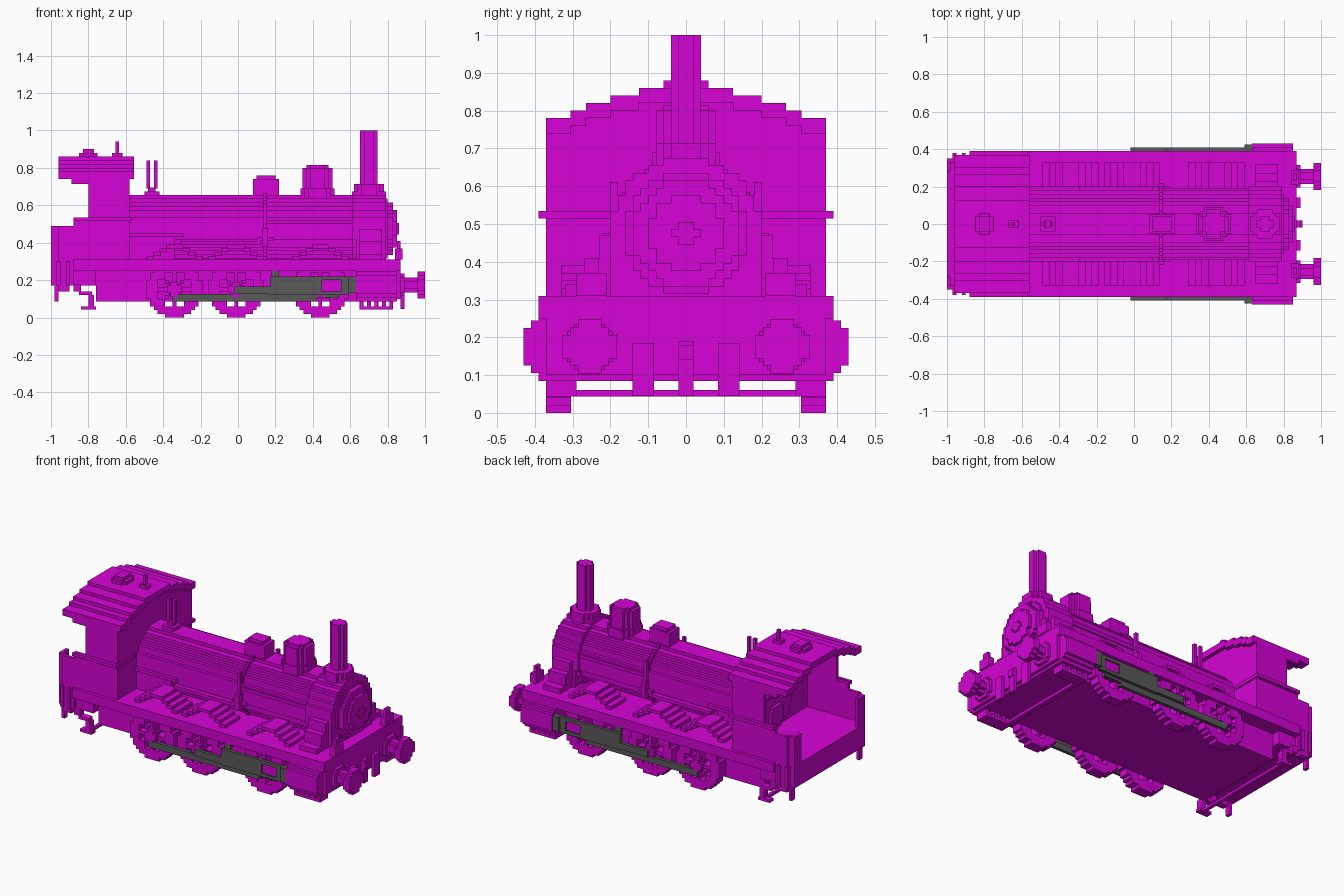
import bpy, bmesh
from mathutils import Matrix, Vector

# Shared levels and stations
B = .02                  # edge of one small block
GROUND_GAP = .085        # underside of the chassis
VALANCE, DECK = .25, .31
WALL, SIDE, EDGE = .35, .37, .39
TAIL, REAR, DOORWAY, CAB = -.96, -.88, -.8, -.58
CYLINDER, BEAM, NOSE = .63, .85, .87
AXIS = .475              # height of the boiler centre line
BOILER_TOP = .655
EAVES = .78

cube = bpy.data.objects.get("Cube")
if cube:
    bpy.data.objects.remove(cube, do_unlink=True)


def material(name, colour):
    m = bpy.data.materials.new(name)
    m.use_nodes = True
    m.diffuse_color = colour
    m.node_tree.nodes["Principled BSDF"].inputs["Base Color"].default_value = colour
    return m


PURPLE = material("bright purple", (.68, .001, .68, 1))
GREY = material("dark grey", (.1, .1, .1, 1))


def block(x, y, z):
    """A block between two limits on each axis."""
    return tuple(zip(x, y, z))


def across(x, half, z):
    """A block centred on the long axis."""
    return block(x, (-half, half), z)


def above(base, height):
    return (base, base + height)


def around(centre, half):
    return (centre - half, centre + half)


def part(name, boxes, mirror=False, mat=PURPLE):
    """One object from several blocks, optionally mirrored across y."""
    bm = bmesh.new()
    for low, high in boxes:
        low, high = Vector(low), Vector(high)
        place = Matrix.Translation((low + high) / 2)
        size = Matrix.Diagonal((high - low).to_4d())
        bmesh.ops.create_cube(bm, size=1, matrix=place @ size)
    mesh = bpy.data.meshes.new(name)
    bm.to_mesh(mesh)
    bm.free()
    mesh.materials.append(mat)
    ob = bpy.data.objects.new(name, mesh)
    bpy.context.collection.objects.link(ob)
    if mirror:
        mod = ob.modifiers.new("both sides", "MIRROR")
        mod.use_axis = (False, True, False)
        mod.use_mirror_merge = False


def pair(name, boxes, mat=PURPLE):
    part(name, boxes, mirror=True, mat=mat)


def disc(axis, centre, radius, limits, keep=lambda i, j: True):
    """Rows of blocks forming a stepped disc between two limits on the axis."""
    count = max(1, round(2 * radius / B))
    step = 2 * radius / count
    cells = [c - (count - 1) / 2 for c in range(count)]
    boxes = []
    for j in cells:
        runs = []
        for i in cells:
            if i * i + j * j > count * count / 4 or not keep(i, j):
                continue
            if runs and i - runs[-1][1] == 1:
                runs[-1][1] = i
            else:
                runs.append([i, i])
        across_row = around(centre[1] + j * step, step / 2)
        for first, last in runs:
            along = (centre[0] + (first - .5) * step, centre[0] + (last + .5) * step)
            if axis == "x":
                boxes.append(block(limits, along, across_row))
            elif axis == "y":
                boxes.append(block(along, limits, across_row))
            else:
                boxes.append(block(along, across_row, limits))
    return boxes


def boiler_disc(radius, limits):
    return disc("x", (0, AXIS), radius, limits)


def spokes(i, j):
    rim = i * i + j * j > 24
    return rim or abs(i) < 1 or abs(j) < 1 or abs(abs(i) - abs(j)) < .5


# Chassis and running board
part("chassis", [across((-.76, CYLINDER), .3, (GROUND_GAP, VALANCE)),
                 across((TAIL, -.76), WALL, (.17, VALANCE))])
part("running_board", [across((REAR, NOSE), EDGE, (VALANCE, DECK)),
                       across((TAIL, REAR), SIDE, (.17, DECK)),
                       across((-1, TAIL), WALL, (.17, DECK))])
part("cylinder_block", [across((CYLINDER, BEAM), EDGE, (GROUND_GAP, VALANCE))])
pair("cylinder_side", [block((CYLINDER, BEAM), above(EDGE, layer * B),
                             around(.175, .09 - layer * B)) for layer in (1, 2)])
part("front_beam", [across((BEAM, NOSE), SIDE, (.1, VALANCE))])

# Wheels, hubs and stepped splashers
SPLASH = (.18, .33)
for label, x in (("rear", -.34), ("middle", -.01), ("front", .44)):
    centre = (x, .15)
    pair(label + "_wheels", disc("y", centre, .15, (.305, SIDE), spokes))
    pair(label + "_hubs", disc("y", centre, .04, (SIDE - B, EDGE)))
    treads = [block(around(x + side * (.13 - .035 * n), B), SPLASH, above(DECK + n * B, B))
              for n in range(3) for side in (-1, 1)]
    pair(label + "_splashers", treads + [block(around(x, .045), SPLASH, above(DECK + 3 * B, B))])

# Rods and valve gear
INNER, ROD = (SIDE, EDGE), (EDGE, EDGE + B)
pair("coupling_rod", [block((-.35, .42), INNER, above(GROUND_GAP, 2 * B)),
                      block((.42, .54), INNER, above(GROUND_GAP + B, 2 * B)),
                      block((.18, .22), INNER, (.22, .265))], GREY)
pair("connecting_rod", [block((-.02, .22), ROD, (.125, .165)),
                        block((.17, .45), ROD, (.12, .22))], GREY)
pair("crosshead_frame", [block((.45, .57), ROD, above(z, B)) for z in (.12, .2)]
     + [block((.55, .59), ROD, (.12, .22)), block((.59, CYLINDER), (EDGE, .425), (.13, .22))], GREY)
pair("crosshead", [block((.45, .55), (SIDE, .4), (.14, .2))])

# Boiler, smokebox and its door
part("boiler", boiler_disc(.18, (CAB, CYLINDER)))
part("boiler_band", boiler_disc(.19, above(.135, B)))
part("smokebox", boiler_disc(.2, (.61, .79)) + [across((CYLINDER, .79), .2, (DECK, AXIS))])
pair("saddle", [block((.65, .77), (.18, half), (DECK, top))
                for half, top in ((.32, .34), (.27, .41), (.23, .47))])
part("smokebox_door", boiler_disc(.16, above(.79, B / 2)) + boiler_disc(.14, (.79, .83))
     + boiler_disc(.1, (.83, BEAM)))
HANDLE = above(BEAM, B / 2)
part("door_handle", [across(HANDLE, 2 * B, around(AXIS, B / 2)),
                     across(HANDLE, B, around(AXIS, 1.5 * B))])
part("firebox", [across((CAB, -.34), .18, (DECK, AXIS))])
pair("boiler_pipes", [block(along, (.16, .2), above(z, B)) for along, z in (
    ((CAB, -.29), .43), ((-.31, .12), .39), ((.1, .19), .41))])
pair("check_valve", [block((.13, .16), (.16, .22), (.38, AXIS)),
                     block((.135, .155), (.18, .2), (AXIS, .61))])
pair("handrail", [block((.15, .61), (.17, .19), above(.5, B))])

# Chimney, dome, sand box and whistles
STACK, DOME = .7, (.425, 0)
part("chimney", [across(around(STACK, .047), B, (BOILER_TOP, 1)),
                 across(around(STACK, .027), 2 * B, (BOILER_TOP, 1))])
part("chimney_base", disc("z", (STACK, 0), .08, (BOILER_TOP - B, .715)))
part("dome", disc("z", DOME, .09, (.62, .69)) + disc("z", DOME, .08, (.69, .8))
     + disc("z", DOME, .06, (.8, .815)))
part("sand_box", [across(around(.15, .07), .05, (BOILER_TOP - B, .74)),
                  across(around(.15, .05), 2 * B, above(.74, B))])
WHISTLE = -.46
part("whistles", [across(around(WHISTLE, 2 * B), 2 * B, above(BOILER_TOP - B, 2 * B)),
                  across(around(WHISTLE, B), B, above(BOILER_TOP, 2 * B))]
     + [across(around(WHISTLE + shift, B / 2), B / 2, (.69, .84)) for shift in (-B, B)])

# Cab with open back
SKIN = (WALL, SIDE)
RIM = above(.515, B)
pair("cab_sides", [block((DOORWAY, CAB), SKIN, (DECK, EAVES)),
                   block((REAR, DOORWAY), SKIN, (DECK, .53)),
                   block((TAIL, REAR), SKIN, (DECK, .49)),
                   block((-1, TAIL), (WALL - B, WALL), (DECK, .49)),
                   block(above(-1, B), (.28, WALL), (DECK, .49))])
pair("cab_rim", [block((REAR, CAB), (SIDE, EDGE), RIM),
                 block(above(CAB, B / 2), (.2, EDGE), RIM)])

# Arched roof of stepped strips, with the front wall filling it
ROOF = (TAIL, CAB + 1.2 * B)
HALF_WIDTHS = (SIDE, .306, .265, .2, .125, 0)
strips, wall = [], [across((CAB - B, CAB), SIDE, (DECK, EAVES - B))]
for n, (outer, inner) in enumerate(zip(HALF_WIDTHS, HALF_WIDTHS[1:])):
    top = EAVES + n * B
    strips.append(block(ROOF, (inner, outer), (top - 2 * B, top)))
    wall.append(across((CAB - B, CAB), outer, (top - 2 * B, top - B)))
pair("cab_roof", strips)
part("cab_front", wall)
pair("roof_brackets", [block((start, DOORWAY), SKIN, (low, EAVES - B))
                       for start, low in ((-.93, .74), (-.89, .715))])
ROOF_TOP = EAVES + 4 * B
part("roof_vent", [across(around(DOORWAY, .05), 2 * B, above(ROOF_TOP, B)),
                   across(around(DOORWAY, .03), 3 * B, above(ROOF_TOP, B)),
                   across(around(DOORWAY, .03), 2 * B, above(ROOF_TOP, 2 * B))])
part("roof_whistle", [across(around(-.645, 1.4 * B), B, above(ROOF_TOP, B)),
                      across(around(-.645, B / 2), B / 2, above(ROOF_TOP, 4 * B))])
BACKHEAD = above(CAB - 3 * B, B)
part("backhead", boiler_disc(.165, above(CAB - 2 * B, B))
     + disc("x", (0, .4), .06, BACKHEAD) + [across(BACKHEAD, .1, above(.53, B))])

# Buffers, couplings and lamps
BUFFER = (.255, .175)
pair("buffers", disc("x", BUFFER, .04, (NOSE, -TAIL)) + disc("x", BUFFER, .072, (-TAIL, 1)))
pair("buffer_collars", disc("x", BUFFER, .06, above(NOSE, B)))
part("coupling_hook", [across(above(NOSE, B), B, (.045, .19)),
                       across(above(NOSE + B, B / 2), B, (.14, .18))])
pair("front_hoses", [block(above(NOSE, B), around(.113, 1.4 * B), (.045, .185))])
pair("front_lamps", [block(around(.86, half), around(.25, 2 * half), (DECK, top))
                     for half, top in ((B, .37), (B / 2, .41))])

# Front guard and rear steps
GUARD = (.043, .06)
pair("front_guard", [across((.65, .68), .3, GUARD), block((.65, .83), (.29, SIDE), GUARD)]
     + [block(above(.65 + 2 * B * n, B), (.29, SIDE), (GUARD[1], GROUND_GAP)) for n in range(5)])
part("rear_step_bar", [across(above(DOORWAY, B), WALL, GUARD)])
TREAD = (.33, SIDE)
pair("rear_steps", [block((REAR, REAR + 2 * B), TREAD, (.14, .18)),
                    block((-.85, -.78), TREAD, above(.12, B)),
                    block((DOORWAY, -.77), TREAD, (.06, .12)),
                    block((-.84, -.76), TREAD, GUARD)])
pair("tail_fittings", [block(above(TAIL - B, B), (.32, WALL), (GROUND_GAP, .17)),
                       block((TAIL, -.9), TREAD, above(.14, 2 * B))]
     + [block(around(x, B / 2), (WALL, EDGE - B / 2), (.17, .3)) for x in (TAIL, -.91)])
